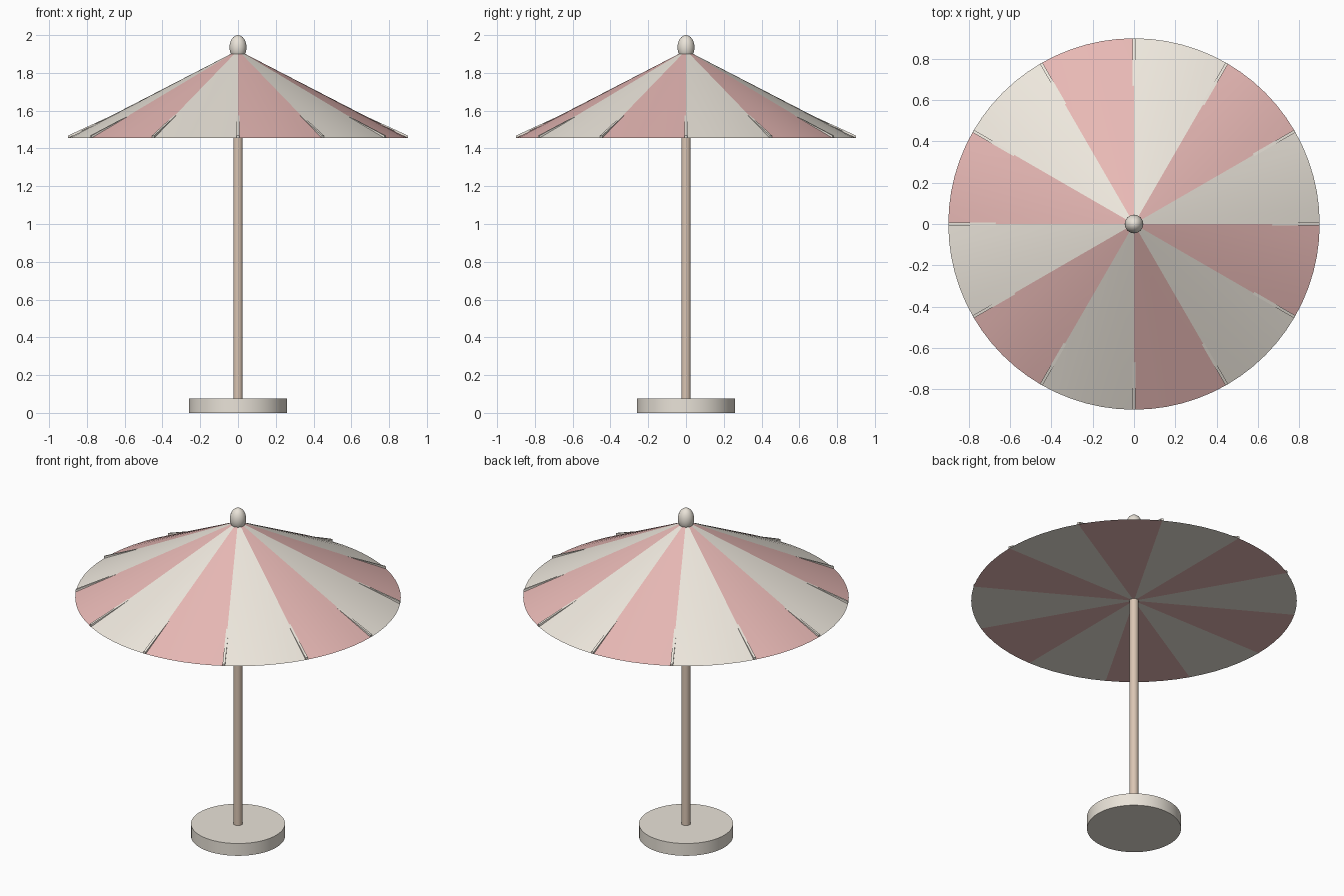
import bpy, bmesh, math
from mathutils import Matrix

if "Cube" in bpy.data.objects:
    bpy.data.objects.remove(bpy.data.objects["Cube"])

RIM_R, RIM_Z, APEX_Z = 0.90, 1.455, 1.92
PANELS, STEPS = 12, 6


def material(name, rgb):
    m = bpy.data.materials.new(name)
    m.diffuse_color = (*rgb, 1)
    m.use_nodes = True
    m.node_tree.nodes["Principled BSDF"].inputs["Base Color"].default_value = m.diffuse_color
    return m


CREAM = material("cream_cloth", (0.86, 0.81, 0.73))
RED = material("red_cloth", (0.80, 0.48, 0.46))
WOOD = material("wood", (0.70, 0.56, 0.45))
STONE = material("stone", (0.82, 0.77, 0.69))


def finish(name, bm, mat, smooth=True):
    bmesh.ops.recalc_face_normals(bm, faces=bm.faces)
    mesh = bpy.data.meshes.new(name)
    bm.to_mesh(mesh)
    bm.free()
    mesh.materials.append(mat)
    ob = bpy.data.objects.new(name, mesh)
    bpy.context.collection.objects.link(ob)
    if smooth:
        bpy.ops.object.select_all(action='DESELECT')
        bpy.context.view_layer.objects.active = ob
        ob.select_set(True)
        bpy.ops.object.shade_smooth_by_angle(angle=math.radians(30))
    return ob


def cylinder(name, r, z0, z1, mat, sides):
    bm = bmesh.new()
    bmesh.ops.create_cone(bm, cap_ends=True, segments=sides, radius1=r, radius2=r,
                          depth=z1 - z0, matrix=Matrix.Translation((0, 0, (z0 + z1) / 2)))
    finish(name, bm, mat)


# Weighted base and pole
cylinder("base", 0.26, 0, 0.075, STONE, 64)
cylinder("pole", 0.025, 0.07, 1.90, WOOD, 32)

# Canopy: flat-bottomed cone built from alternating striped panels
for colour, mat, first in (("cream", CREAM, 0), ("red", RED, 1)):
    bm = bmesh.new()
    for k in range(first, PANELS, 2):
        apex = bm.verts.new((0, 0, APEX_Z))
        middle = bm.verts.new((0, 0, RIM_Z))
        rim = []
        for i in range(STEPS + 1):
            a = math.tau * (k + i / STEPS) / PANELS
            rim.append(bm.verts.new((RIM_R * math.cos(a), RIM_R * math.sin(a), RIM_Z)))
        for p, q in zip(rim, rim[1:]):
            bm.faces.new((apex, p, q))
            bm.faces.new((middle, q, p))
        bm.faces.new((apex, middle, rim[0]))
        bm.faces.new((apex, rim[-1], middle))
    finish(f"canopy_{colour}_panels", bm, mat)

# Ribs: slim bars that surface through the cloth near the rim
bm = bmesh.new()
profile = [(0.45, 1.65), (0.45, 1.675), (RIM_R, 1.468), (RIM_R, RIM_Z)]
for k in range(PANELS):
    rot = Matrix.Rotation(math.tau * k / PANELS, 3, 'Z')
    sides = [[bm.verts.new(rot @ Matrix.Identity(3) @ v) for v in
              [Matrix.Translation((r, y, z)).to_translation() for r, z in profile]]
             for y in (-0.007, 0.007)]
    a, b = sides
    bm.faces.new(a)
    bm.faces.new(b[::-1])
    for i in range(4):
        j = (i + 1) % 4
        bm.faces.new((a[i], b[i], b[j], a[j]))
finish("ribs", bm, CREAM, smooth=False)

# Finial: stretched ball on the tip
bm = bmesh.new()
bmesh.ops.create_uvsphere(bm, u_segments=32, v_segments=16, radius=1,
                          matrix=Matrix.Translation((0, 0, 1.935)) @ Matrix.Diagonal((0.045, 0.045, 0.065, 1)))
finish("finial", bm, STONE)
